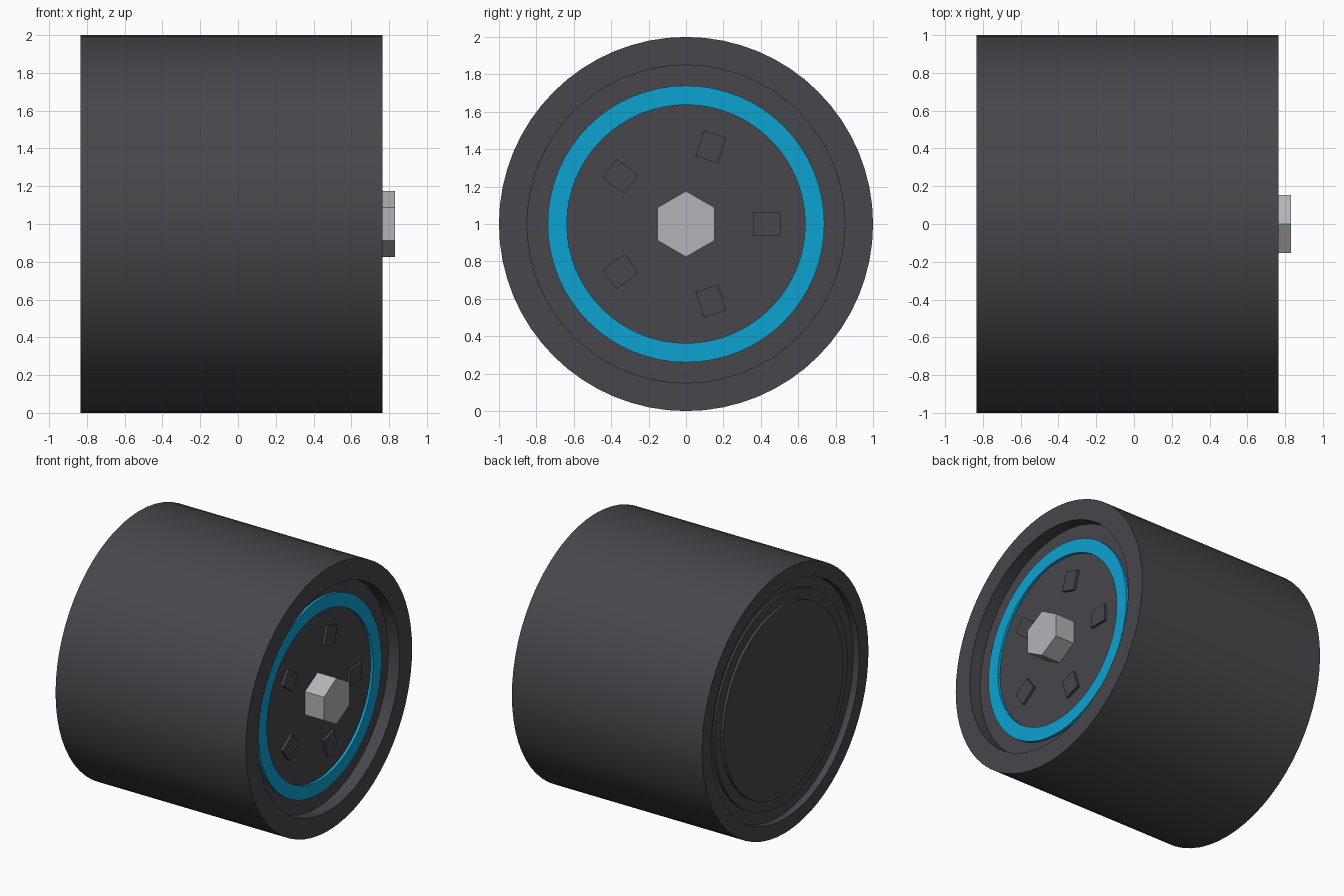
import bpy, bmesh, math
from mathutils import Matrix, Vector

cube = bpy.data.objects.get("Cube")
if cube:
    bpy.data.objects.remove(cube, do_unlink=True)

AXLE_Z = 1.0
SEGMENTS = 64


def make_material(name, rgb):
    mat = bpy.data.materials.new(name)
    mat.use_nodes = True
    color = (*rgb, 1.0)
    mat.diffuse_color = color
    mat.node_tree.nodes["Principled BSDF"].inputs["Base Color"].default_value = color
    return mat


charcoal = make_material("charcoal", (0.063, 0.061, 0.069))
blue = make_material("bright blue", (0.004, 0.36, 0.63))
silver = make_material("silver grey", (0.45, 0.455, 0.48))


def finish(name, bm, mat, smooth=True):
    bmesh.ops.recalc_face_normals(bm, faces=bm.faces)
    mesh = bpy.data.meshes.new(name)
    bm.to_mesh(mesh)
    bm.free()
    mesh.materials.append(mat)
    obj = bpy.data.objects.new(name, mesh)
    obj.location.z = AXLE_Z
    bpy.context.collection.objects.link(obj)
    if smooth:
        bpy.ops.object.select_all(action="DESELECT")
        obj.select_set(True)
        bpy.context.view_layer.objects.active = obj
        bpy.ops.object.shade_smooth_by_angle(angle=math.radians(30))
    return obj


def lathe(name, profile, mat):
    """Revolve a closed (x, radius) outline about the axle."""
    bm = bmesh.new()
    verts = [bm.verts.new((x, 0, r)) for x, r in profile]
    edges = [bm.edges.new((v, verts[(i + 1) % len(verts)])) for i, v in enumerate(verts)]
    bmesh.ops.spin(bm, geom=verts + edges, cent=(0, 0, 0), axis=(1, 0, 0),
                   angle=math.tau, steps=SEGMENTS, use_merge=True)
    bmesh.ops.remove_doubles(bm, verts=bm.verts, dist=1e-5)
    return finish(name, bm, mat)


def cylinder(name, x0, x1, radius, mat, sides=SEGMENTS, turn=0.0):
    bm = bmesh.new()
    matrix = (Matrix.Translation(((x0 + x1) / 2, 0, 0))
              @ Matrix.Rotation(turn, 4, "X") @ Matrix.Rotation(math.pi / 2, 4, "Y"))
    bmesh.ops.create_cone(bm, cap_ends=True, segments=sides, radius1=radius,
                          radius2=radius, depth=x1 - x0, matrix=matrix)
    return finish(name, bm, mat, smooth=sides > 8)


# Wide tyre, open at both ends
lathe("tyre", [(-0.835, 1.0), (0.765, 1.0), (0.765, 0.85), (0.6, 0.85),
               (-0.7, 0.89), (-0.835, 0.89)], charcoal)

# Wheel disc on the outer side, with its coloured ring
cylinder("wheel_disc", 0.5, 0.67, 0.86, charcoal)
lathe("rim_ring", [(0.64, 0.74), (0.69, 0.74), (0.69, 0.637), (0.64, 0.637)], blue)

# Stepped cover on the inner side
cylinder("inner_step", -0.785, -0.6, 0.895, charcoal)
cylinder("inner_collar", -0.80, -0.7, 0.80, charcoal)
cylinder("inner_cover", -0.82, -0.7, 0.72, charcoal)

# Hexagonal axle nut, corners pointing along y
cylinder("axle_nut", 0.64, 0.83, 0.176, silver, sides=6, turn=math.pi / 2)

# Five rectangular wheel bolts
for i in range(5):
    bm = bmesh.new()
    matrix = (Matrix.Rotation(math.tau * i / 5, 4, "X")
              @ Matrix.Translation((0.665, 0.433, 0))
              @ Matrix.Diagonal(Vector((0.05, 0.145, 0.125, 1))))
    bmesh.ops.create_cube(bm, size=1, matrix=matrix)
    finish(f"wheel_bolt_{i + 1}", bm, charcoal, smooth=False)
